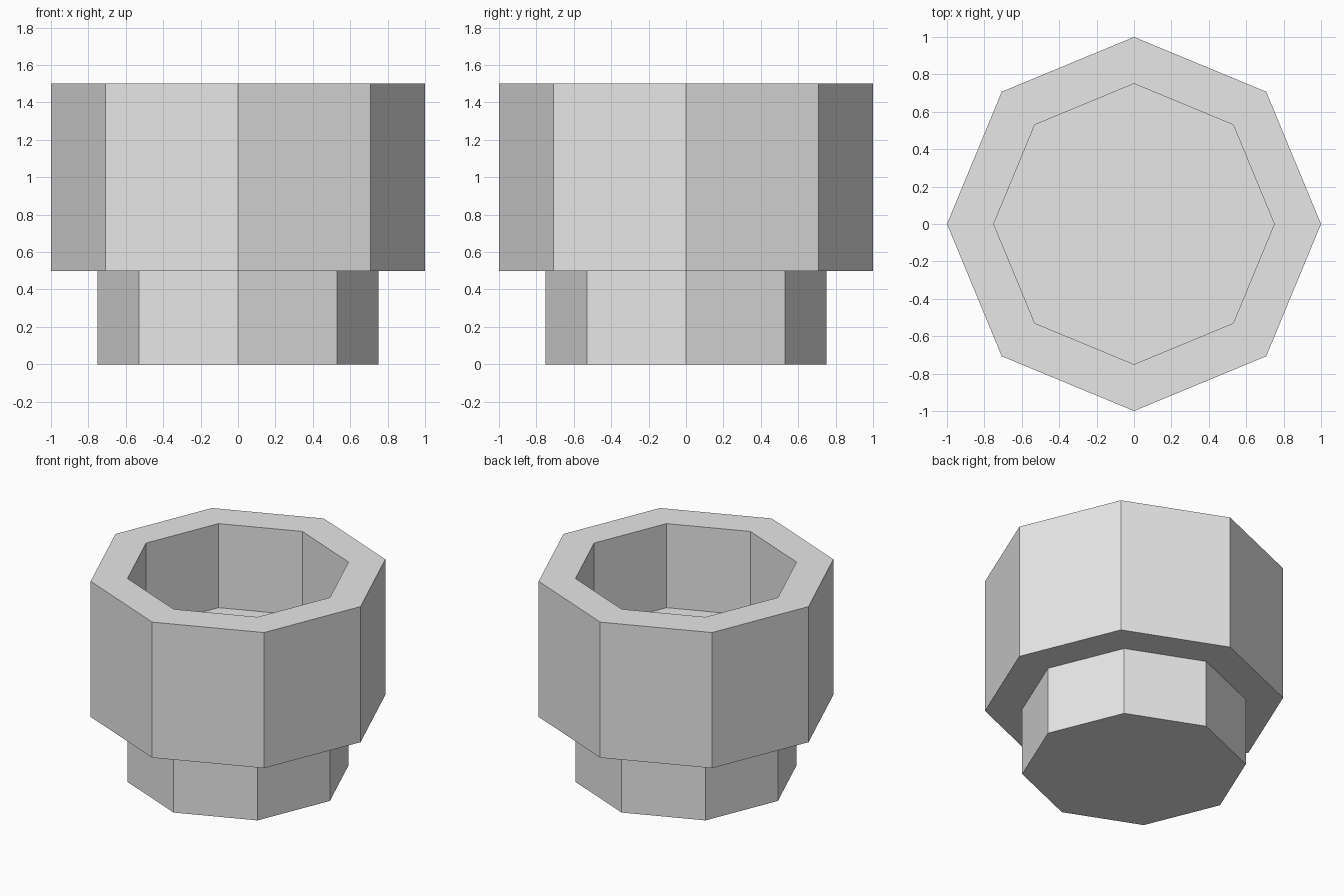
import bpy
import bmesh
from math import cos, sin, pi

cube = bpy.data.objects.get("Cube")
if cube:
    bpy.data.objects.remove(cube)

SIDES = 8

# Plain grey for the whole pot
grey = bpy.data.materials.new("plain_grey")
grey.use_nodes = True
colour = (0.8, 0.8, 0.8, 1)
grey.diffuse_color = colour
grey.node_tree.nodes["Principled BSDF"].inputs["Base Color"].default_value = colour

# Radius and height: foot, shoulder, outer wall, rim, hollow wall down to the floor
profile = [(0.75, 0), (0.75, 0.5), (1, 0.5), (1, 1.5), (0.75, 1.5), (0.75, 0.88)]

bm = bmesh.new()
rings = [[bm.verts.new((r * cos(2 * pi * i / SIDES), r * sin(2 * pi * i / SIDES), z))
          for i in range(SIDES)] for r, z in profile]

# Walls between neighbouring rings
for low, high in zip(rings, rings[1:]):
    for i in range(SIDES):
        j = (i + 1) % SIDES
        bm.faces.new((low[i], low[j], high[j], high[i]))

# Underside and inner floor
bm.faces.new(rings[0][::-1])
bm.faces.new(rings[-1])
bmesh.ops.recalc_face_normals(bm, faces=bm.faces)

mesh = bpy.data.meshes.new("octagonal_pot")
bm.to_mesh(mesh)
bm.free()
mesh.materials.append(grey)
pot = bpy.data.objects.new("octagonal_pot", mesh)
bpy.context.collection.objects.link(pot)
